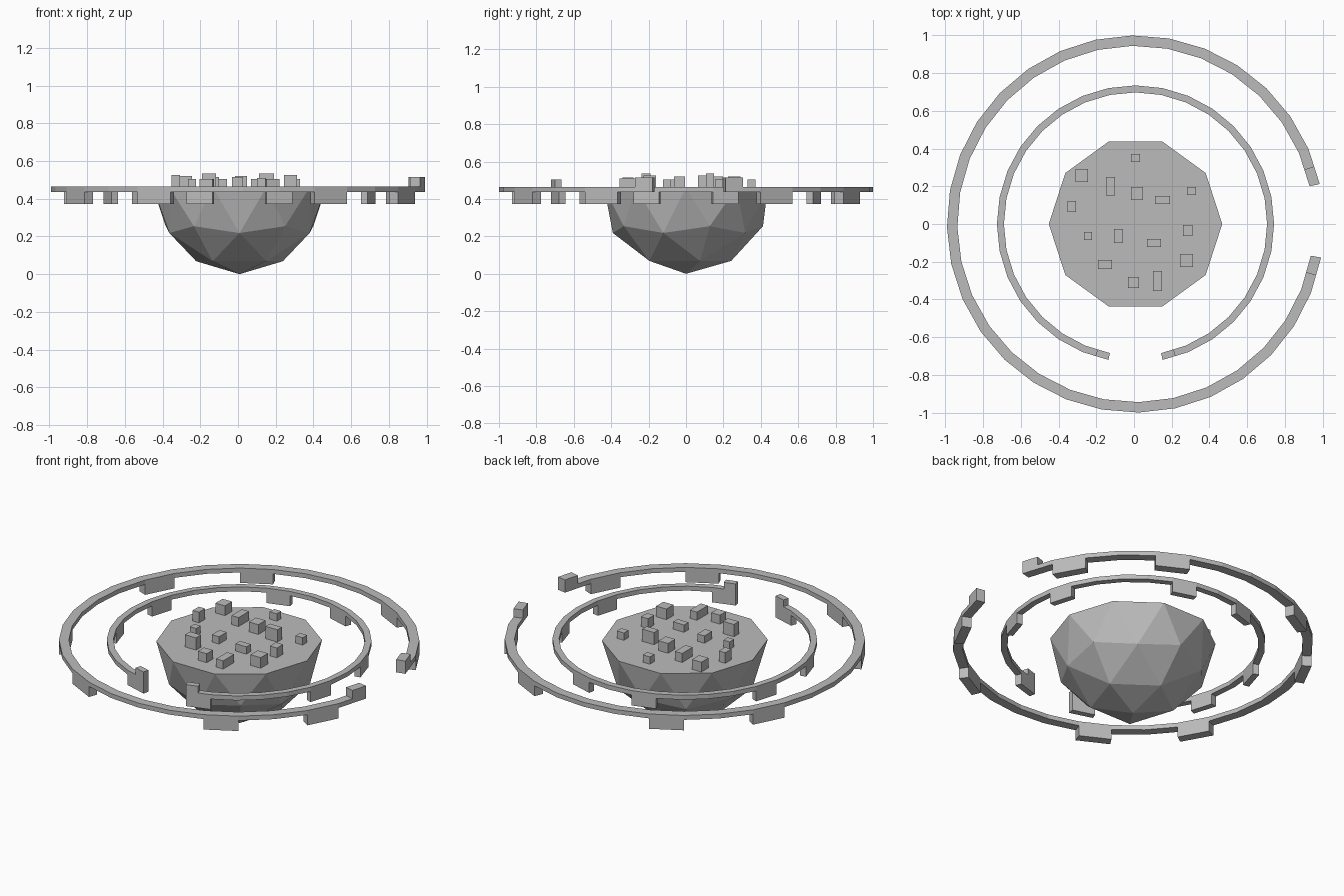
import bpy, bmesh, math
from mathutils import Vector

if "Cube" in bpy.data.objects:
    bpy.data.objects.remove(bpy.data.objects["Cube"], do_unlink=True)

CX = 0.008        # shared centre of dome and rings
DECK = 0.46       # height of the flat deck
SEGS = 32         # segments in a full ring
STEP = math.tau / SEGS

stone = bpy.data.materials.new("plain_grey")
stone.use_nodes = True
grey = (0.5, 0.5, 0.5, 1)
stone.diffuse_color = grey
stone.node_tree.nodes["Principled BSDF"].inputs["Base Color"].default_value = grey


def finish(bm, name, location=(0, 0, 0)):
    bmesh.ops.recalc_face_normals(bm, faces=bm.faces[:])
    mesh = bpy.data.meshes.new(name)
    bm.to_mesh(mesh)
    bm.free()
    mesh.materials.append(stone)
    obj = bpy.data.objects.new(name, mesh)
    obj.location = location
    bpy.context.collection.objects.link(obj)
    return obj


def extrude(bm, faces, dz):
    out = bmesh.ops.extrude_face_region(bm, geom=faces)["geom"]
    verts = [v for v in out if isinstance(v, bmesh.types.BMVert)]
    bmesh.ops.translate(bm, verts=verts, vec=(0, 0, dz))


# Faceted half-sphere base with a flat deck
bpy.ops.mesh.primitive_ico_sphere_add(subdivisions=2, radius=DECK,
                                      location=(CX, 0, DECK),
                                      rotation=(0, 0, -math.pi / 2))
dome = bpy.context.object
dome.name = "island_base"
dome.data.materials.append(stone)
bm = bmesh.new()
bm.from_mesh(dome.data)
bmesh.ops.delete(bm, geom=[v for v in bm.verts if v.co.z > 0.01], context="VERTS")
bmesh.ops.contextual_create(bm, geom=[e for e in bm.edges if e.is_boundary])
bmesh.ops.recalc_face_normals(bm, faces=bm.faces[:])
bm.to_mesh(dome.data)
bm.free()


# Open rings with hanging blocks and raised end blocks
def ring(name, inner, outer, gap_angle, hanging, raised):
    low, high, drop = 0.437, 0.464, 0.064
    hang = set(hanging) | {SEGS - 1 - k for k in hanging}

    def point(t, r):
        a = gap_angle + STEP * math.floor(t)
        p = Vector((r * math.cos(a), r * math.sin(a), low))
        q = Vector((r * math.cos(a + STEP), r * math.sin(a + STEP), low))
        return p.lerp(q, t % 1)

    def pick(bm, z, rule):
        chosen = []
        for f in bm.faces:
            if all(abs(v.co.z - z) < 1e-4 for v in f.verts):
                c = f.calc_center_median()
                t = ((math.atan2(c.y, c.x) - gap_angle) / STEP) % SEGS
                if rule(t):
                    chosen.append(f)
        return chosen

    bm = bmesh.new()
    last = SEGS - 1
    stops = [1, 1.5, *range(2, last), last - 0.5, last]
    rails = [[bm.verts.new(point(t, r)) for t in stops] for r in (inner, outer)]
    for i in range(len(stops) - 1):
        bm.faces.new((rails[0][i], rails[0][i + 1], rails[1][i + 1], rails[1][i]))
    extrude(bm, bm.faces[:], high - low)
    extrude(bm, pick(bm, low, lambda t: int(t) in hang), -drop)
    extrude(bm, pick(bm, high, lambda t: t < 1.5 or t > last - 0.5), raised)
    finish(bm, name, (CX, 0, 0))


ring("outer_ring", 0.945, 1.0, math.radians(1), (2, 5, 10, 13), 0.051)
ring("inner_ring", 0.698, 0.735, -math.pi / 2, (1, 6, 9, 14), 0.041)

# Small buildings on the deck: x, y, width, depth, top
buildings = [
    (-.277, .258, .064, .069, .52), (.008, .351, .048, .043, .505),
    (-.125, .20, .048, .10, .515), (.016, .162, .064, .069, .52),
    (.152, .128, .08, .043, .535), (.306, .176, .048, .043, .505),
    (-.33, .093, .043, .059, .525), (-.245, -.064, .043, .043, .505),
    (-.082, -.064, .048, .074, .505), (.106, -.101, .074, .043, .505),
    (.285, -.035, .048, .059, .52), (-.154, -.215, .074, .048, .535),
    (.279, -.194, .069, .069, .525), (-.003, -.311, .059, .059, .515),
    (.125, -.303, .048, .106, .51),
]
for i, (x, y, w, d, top) in enumerate(buildings, 1):
    bm = bmesh.new()
    bmesh.ops.create_cube(bm, size=1)
    foot = DECK - 0.01
    bmesh.ops.scale(bm, verts=bm.verts[:], vec=(w, d, top - foot))
    finish(bm, f"building_{i}", (x, y, (top + foot) / 2))
